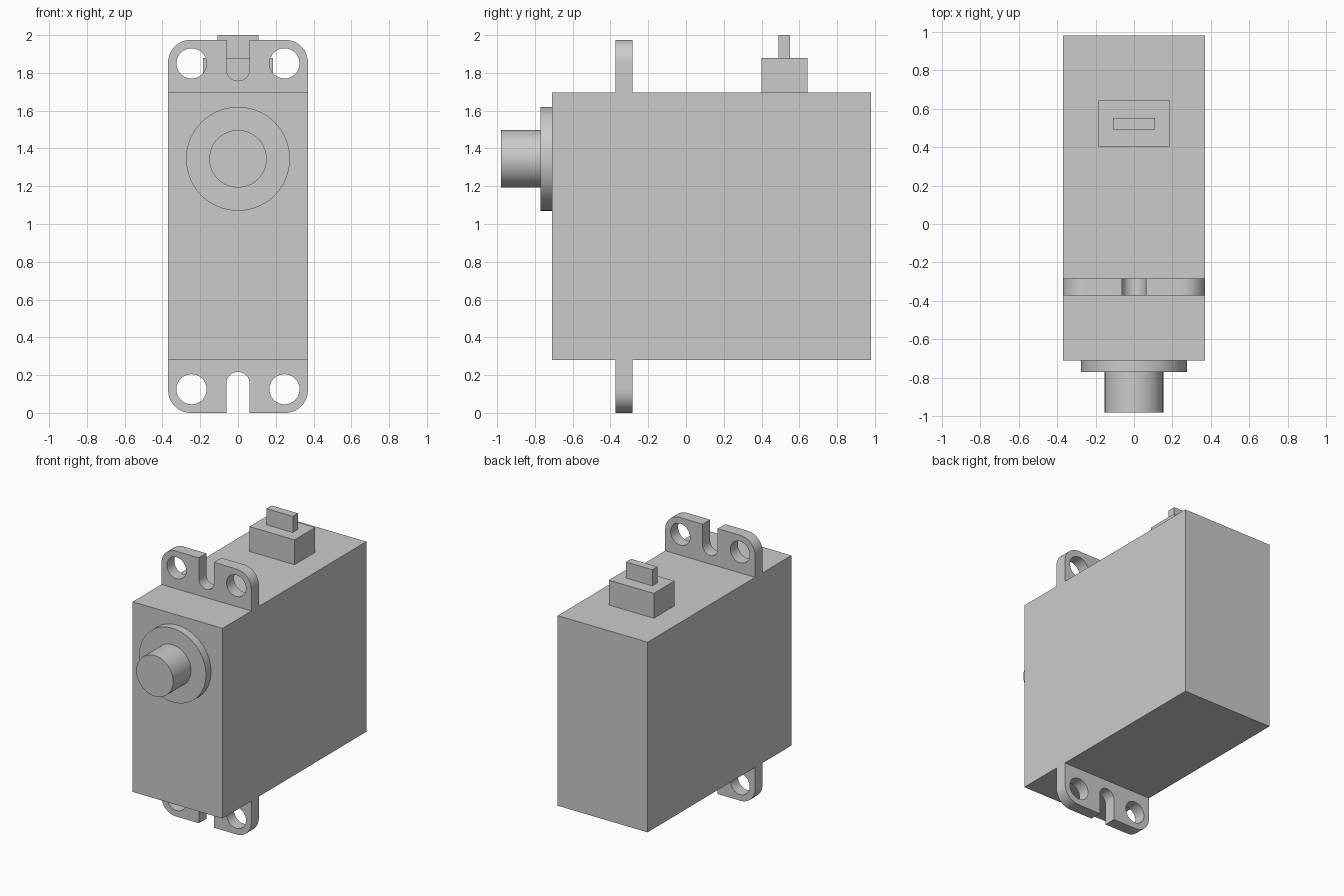
import bpy, bmesh
from math import pi, cos, sin, radians

cube = bpy.data.objects.get("Cube")
if cube:
    bpy.data.objects.remove(cube, do_unlink=True)

GREY = (0.6, 0.6, 0.6, 1)
plastic = bpy.data.materials.new("grey plastic")
plastic.use_nodes = True
plastic.diffuse_color = GREY
plastic.node_tree.nodes["Principled BSDF"].inputs["Base Color"].default_value = GREY

MID_Z = 0.9875       # mid-height of the case, where the lugs mirror
HALF_W = 0.37


def finish(obj, name, smooth=False):
    obj.name = obj.data.name = name
    obj.data.materials.clear()
    obj.data.materials.append(plastic)
    bpy.ops.object.select_all(action="DESELECT")
    bpy.context.view_layer.objects.active = obj
    obj.select_set(True)
    if smooth:
        bpy.ops.object.shade_smooth_by_angle(angle=radians(30))
    return obj


def box(name, half_x, y0, y1, z0, z1):
    bpy.ops.mesh.primitive_cube_add(size=1, location=(0, (y0 + y1) / 2, (z0 + z1) / 2))
    obj = bpy.context.object
    obj.scale = (2 * half_x, y1 - y0, z1 - z0)
    bpy.ops.object.transform_apply(location=False, rotation=False, scale=True)
    return finish(obj, name)


def disc(name, radius, y0, y1, z):
    bpy.ops.mesh.primitive_cylinder_add(vertices=64, radius=radius, depth=y1 - y0,
                                        location=(0, (y0 + y1) / 2, z), rotation=(pi / 2, 0, 0))
    return finish(bpy.context.object, name, smooth=True)


def arc(cx, cy, r, start, end, steps=16):
    angles = [radians(start + (end - start) * i / steps) for i in range(steps + 1)]
    return [(cx + r * cos(a), cy + r * sin(a)) for a in angles]


def lug(name, base, tip, y0, y1):
    """Mounting lug: rounded plate with an open slot and two screw holes."""
    corner, slot, hole = 0.12, 0.062, 0.08
    outline = [(-HALF_W, base), (HALF_W, base)]
    outline += arc(HALF_W - corner, tip - corner, corner, 0, 90)
    outline += [(slot, tip)] + arc(0, 1.82, slot, 0, -180) + [(-slot, tip)]
    outline += arc(corner - HALF_W, tip - corner, corner, 90, 180)
    loops = [outline] + [arc(s * 0.246, 1.85, hole, 0, 348.75, 31) for s in (-1, 1)]

    curve = bpy.data.curves.new(name, "CURVE")
    curve.dimensions = "2D"
    curve.fill_mode = "BOTH"
    curve.extrude = (y1 - y0) / 2
    for loop in loops:
        spline = curve.splines.new("POLY")
        spline.points.add(len(loop) - 1)
        for point, (x, z) in zip(spline.points, loop):
            point.co = (x, z - MID_Z, 0, 1)
        spline.use_cyclic_u = True
    obj = bpy.data.objects.new(name, curve)
    bpy.context.collection.objects.link(obj)
    obj.location = (0, (y0 + y1) / 2, MID_Z)
    obj.rotation_euler.x = pi / 2
    bpy.ops.object.select_all(action="DESELECT")
    bpy.context.view_layer.objects.active = obj
    obj.select_set(True)
    bpy.ops.object.convert(target="MESH")
    obj = bpy.context.object

    # Weld the caps to the rim and face everything outward
    bm = bmesh.new()
    bm.from_mesh(obj.data)
    bmesh.ops.remove_doubles(bm, verts=bm.verts, dist=0.0005)
    bmesh.ops.recalc_face_normals(bm, faces=bm.faces)
    bm.to_mesh(obj.data)
    bm.free()
    return finish(obj, name, smooth=True)


# Case
box("case", HALF_W, -0.71, 0.98, 0.28, 1.695)

# Mounting lugs, the lower one turned half round about the case middle
lug("upper_mounting_lug", 1.695, 1.975, -0.372, -0.284)
lower = lug("lower_mounting_lug", 1.695, 1.975, -0.372, -0.284)
lower.rotation_euler.y = pi

# Output collar and shaft
disc("output_collar", 0.275, -0.77, -0.71, 1.345)
disc("output_shaft", 0.152, -0.98, -0.77, 1.345)

# Cable outlet on top
box("cable_outlet", 0.185, 0.4, 0.643, 1.695, 1.88)
box("cable_tab", 0.108, 0.49, 0.55, 1.88, 2.0)
